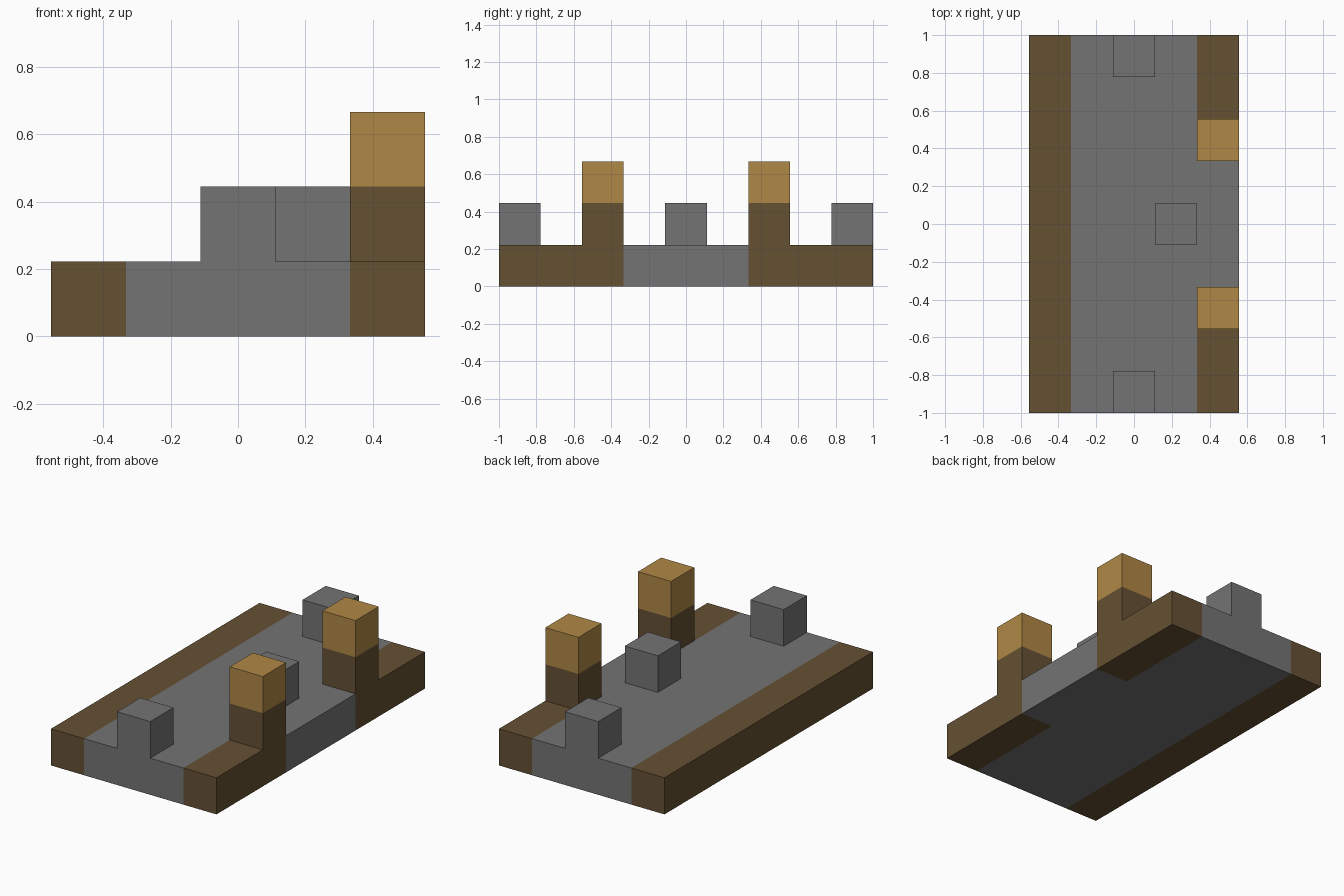
import bpy
import bmesh
from mathutils import Vector

cube = bpy.data.objects.get("Cube")
if cube:
    bpy.data.objects.remove(cube, do_unlink=True)

COLS, ROWS = 5, 9
UNIT = 2 / ROWS


def material(name, rgb):
    mat = bpy.data.materials.new(name)
    mat.use_nodes = True
    mat.diffuse_color = (*rgb, 1)
    mat.node_tree.nodes["Principled BSDF"].inputs["Base Color"].default_value = (*rgb, 1)
    return mat


stone = material("stone grey", (0.174, 0.174, 0.174))
bark = material("bark brown", (0.130, 0.082, 0.033))
timber = material("timber tan", (0.434, 0.246, 0.061))

# Parts as sets of unit blocks: (column, row, layer)
right_beam = {(0, r, 0) for r in range(ROWS)}
front_beam = {(4, r, 0) for r in range(3)}
back_beam = {(4, r, 0) for r in range(6, ROWS)}
floor = {(c, r, 0) for c in range(COLS) for r in range(ROWS)}
floor -= right_beam | front_beam | back_beam

parts = [
    ("stone_floor", floor, stone),
    ("right_beam", right_beam, bark),
    ("left_front_beam", front_beam, bark),
    ("left_back_beam", back_beam, bark),
    ("front_stone_block", {(2, 0, 1)}, stone),
    ("centre_stone_block", {(3, 4, 1)}, stone),
    ("back_stone_block", {(2, 8, 1)}, stone),
]
for side, row in (("front", 2), ("back", 6)):
    parts.append((side + "_post", {(4, row, 1)}, bark))
    parts.append((side + "_post_cap", {(4, row, 2)}, timber))

solid = set().union(*(cells for _, cells, _ in parts))


def build(name, cells, mat):
    """Make one part from its blocks, leaving out faces that touch other blocks."""
    bm = bmesh.new()
    for cell in sorted(cells):
        centre = Vector((cell[0] - (COLS - 1) / 2, cell[1] - (ROWS - 1) / 2, cell[2] + 0.5))
        block = bmesh.ops.create_cube(bm, size=1)["verts"]
        hidden = []
        for face in {f for v in block for f in v.link_faces}:
            side = face.calc_center_median().normalized()
            if tuple(a + round(b) for a, b in zip(cell, side)) in solid:
                hidden.append(face)
        bmesh.ops.translate(bm, verts=block, vec=centre)
        bmesh.ops.delete(bm, geom=hidden, context="FACES")
    bmesh.ops.remove_doubles(bm, verts=bm.verts, dist=0.001)
    bmesh.ops.dissolve_limit(bm, angle_limit=0.01, verts=bm.verts, edges=bm.edges)
    bmesh.ops.scale(bm, verts=bm.verts, vec=(UNIT, UNIT, UNIT))
    mesh = bpy.data.meshes.new(name)
    bm.to_mesh(mesh)
    bm.free()
    mesh.materials.append(mat)
    bpy.context.collection.objects.link(bpy.data.objects.new(name, mesh))


for part in parts:
    build(*part)
